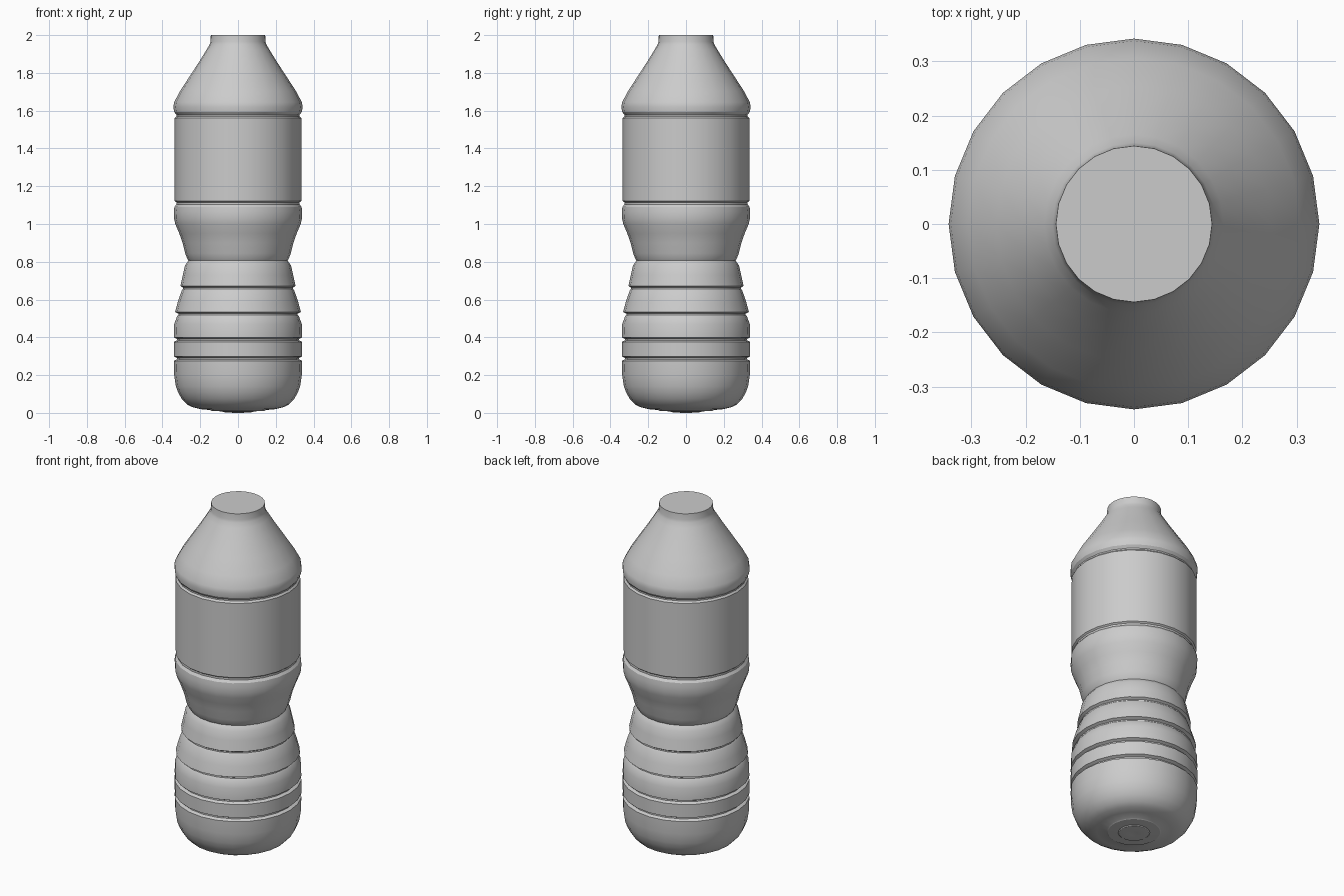
import bpy, bmesh, math

if "Cube" in bpy.data.objects:
    bpy.data.objects.remove(bpy.data.objects["Cube"])

SIDES = 24


def lathe(name, profile):
    """Revolve (radius, z) points, listed bottom to top; radius 0 makes a pole."""
    bm = bmesh.new()
    rings = []
    for r, z in profile:
        if r == 0:
            rings.append([bm.verts.new((0, 0, z))] * SIDES)
        else:
            rings.append([bm.verts.new((r * math.cos(math.tau * i / SIDES),
                                        r * math.sin(math.tau * i / SIDES), z))
                          for i in range(SIDES)])
    for a, b in zip(rings, rings[1:]):
        for i in range(SIDES):
            j = (i + 1) % SIDES
            bm.faces.new(list(dict.fromkeys((a[i], a[j], b[j], b[i]))))
    bmesh.ops.recalc_face_normals(bm, faces=bm.faces)
    mesh = bpy.data.meshes.new(name)
    bm.to_mesh(mesh)
    bm.free()
    obj = bpy.data.objects.new(name, mesh)
    bpy.context.collection.objects.link(obj)
    bpy.ops.object.select_all(action='DESELECT')
    obj.select_set(True)
    bpy.context.view_layer.objects.active = obj
    bpy.ops.object.shade_smooth_by_angle(angle=math.radians(30))
    return obj


def groove(z, r_in, r_low, r_high, h=0.012):
    """Narrow horizontal groove between two wall radii."""
    return [(r_low, z - h), (r_in, z - h * 0.3), (r_in, z + h * 0.3), (r_high, z + h)]


# Rounded base with shallow concentric steps
base = [(0, 0.004), (0.02, 0.0), (0.08, 0.004), (0.085, 0.008), (0.14, 0.011),
        (0.146, 0.015), (0.2, 0.02), (0.24, 0.03), (0.27, 0.045), (0.298, 0.075),
        (0.318, 0.11), (0.323, 0.125), (0.329, 0.14), (0.338, 0.2)]

# Ribbed grip
grip = (groove(0.287, 0.323, 0.34, 0.34) + groove(0.388, 0.323, 0.34, 0.34)
        + [(0.338, 0.47)] + groove(0.522, 0.316, 0.323, 0.333)
        + [(0.318, 0.59)] + groove(0.66, 0.291, 0.298, 0.305)
        + [(0.292, 0.73), (0.281, 0.78), (0.268, 0.798), (0.262, 0.806), (0.268, 0.815)])

# Flared waist and recessed label panel
panel = [(0.28, 0.845), (0.293, 0.9), (0.311, 0.95), (0.332, 1.0), (0.339, 1.03),
         (0.34, 1.065), (0.337, 1.09), (0.326, 1.104), (0.326, 1.115), (0.335, 1.122),
         (0.335, 1.56), (0.326, 1.57), (0.326, 1.578)]

# Domed shoulder and short neck
shoulder = [(0.338, 1.593), (0.342, 1.62), (0.338, 1.645), (0.306, 1.705), (0.254, 1.785),
            (0.205, 1.86), (0.165, 1.925), (0.15, 1.95), (0.146, 1.965), (0.144, 2.0)]

lathe("bottle_body", base + grip + panel + shoulder)

# Flat disc closing the mouth
lathe("mouth_seal", [(0.144, 2.0), (0, 2.0)])
for f in bpy.data.objects["mouth_seal"].data.polygons:
    if f.normal.z < 0:
        f.flip()
